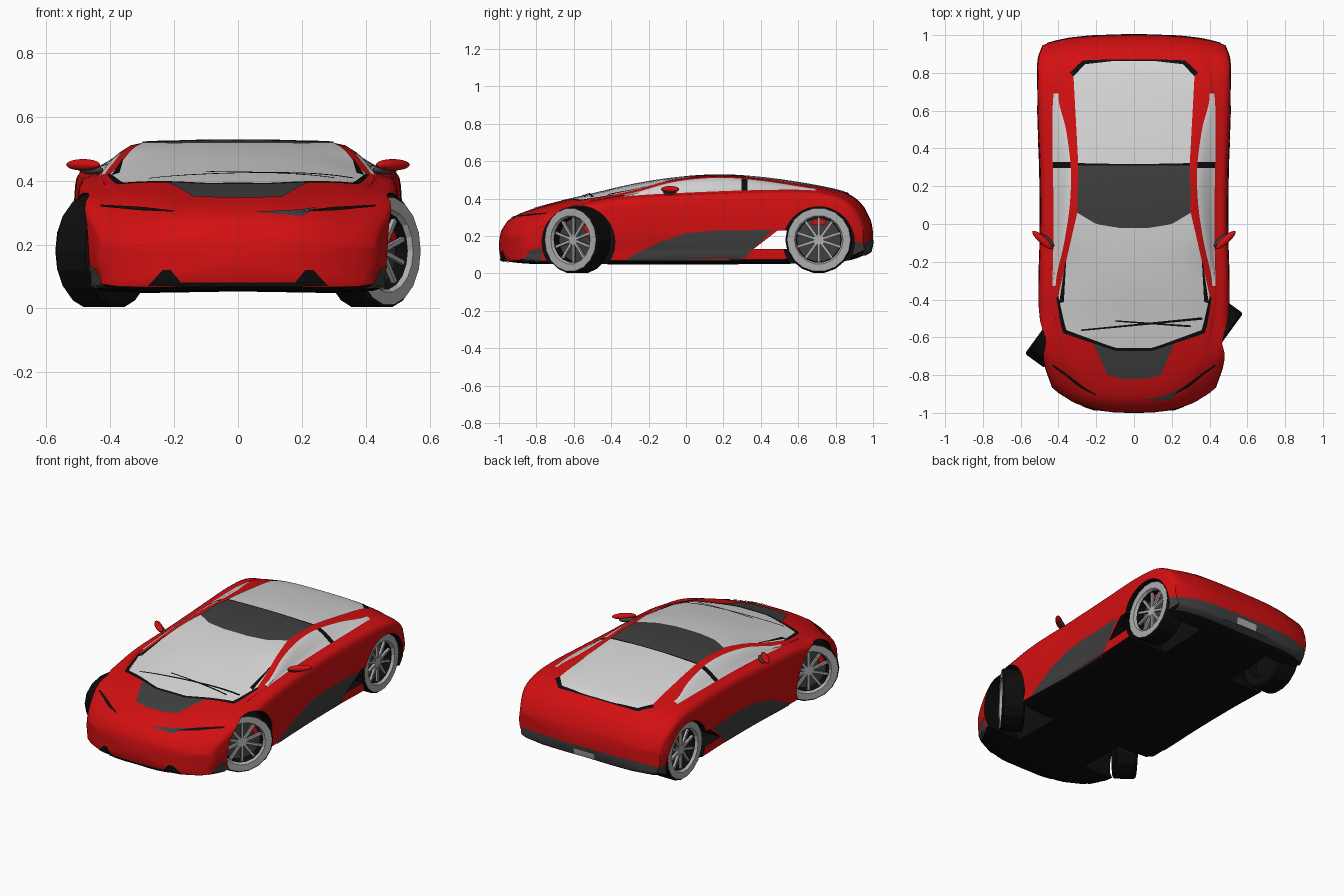
import bpy, bmesh, math
from mathutils import Vector, Matrix
from mathutils.bvhtree import BVHTree

if "Cube" in bpy.data.objects:
    bpy.data.objects.remove(bpy.data.objects["Cube"])


def material(name, *rgb):
    m = bpy.data.materials.new(name)
    m.use_nodes = True
    m.diffuse_color = (*rgb, 1)
    m.node_tree.nodes["Principled BSDF"].inputs["Base Color"].default_value = (*rgb, 1)
    return m


RED = material("red paint", .65, .005, .006)
BLACK = material("black rubber", .004, .004, .004)
DARK = material("dark grey panel", .05, .05, .05)
GLASS = material("pale glass", .68, .68, .68)
STEEL = material("grey metal", .42, .42, .42)
PALETTE = [RED, BLACK, DARK, GLASS, STEEL]


def make_object(name, bm, mats, smooth=True):
    mesh = bpy.data.meshes.new(name)
    bm.to_mesh(mesh)
    bm.free()
    for m in mats:
        mesh.materials.append(m)
    ob = bpy.data.objects.new(name, mesh)
    bpy.context.collection.objects.link(ob)
    if smooth:
        smooth_object(ob)
    return ob


def smooth_object(ob):
    bpy.ops.object.select_all(action='DESELECT')
    ob.select_set(True)
    bpy.context.view_layer.objects.active = ob
    bpy.ops.object.shade_smooth_by_angle(angle=math.radians(40))


def curve(*keys):
    """Smooth function through (position, value) keys."""
    def slope(i):
        a, b = keys[max(i - 1, 0)], keys[min(i + 1, len(keys) - 1)]
        return (b[1] - a[1]) / (b[0] - a[0])

    def f(t):
        t = min(max(t, keys[0][0]), keys[-1][0])
        i = max(k for k in range(len(keys) - 1) if keys[k][0] <= t)
        (a, p), (b, q) = keys[i], keys[i + 1]
        u = (t - a) / (b - a)
        h = u * u * (3 - 2 * u)
        bend = u * (1 - u) * (b - a)
        return p + (q - p) * h + bend * ((1 - u) * slope(i) - u * slope(i + 1))
    return f


# Body lines along the length
top = curve((-1, .2), (-.97, .265), (-.9, .315), (-.75, .365), (-.5, .425), (-.25, .482),
            (0, .517), (.2, .526), (.4, .513), (.6, .486), (.8, .448), (.88, .42), (.95, .36), (1, .26))
belt = curve((-1, .18), (-.97, .235), (-.9, .285), (-.75, .345), (-.5, .385), (-.33, .412), (0, .432),
             (.4, .446), (.7, .443), (.85, .41), (.95, .34), (1, .24))
width = curve((-1, .43), (-.85, .475), (-.65, .5), (-.3, .505), (0, .497), (.3, .5), (.6, .512), (.9, .51), (1, .48))
waist = curve((-1, .32), (-.6, .41), (-.35, .43), (0, .425), (.5, .432), (.7, .425), (1, .38))
rail = curve((-1, .25), (-.6, .38), (-.33, .415), (-.1, .37), (.1, .34), (.3, .335), (.5, .36), (.7, .4), (1, .3))
lift = curve((-1, .5), (-.33, .2), (-.1, .7), (.1, .82), (.3, .8), (.5, .65), (.7, .35), (1, .5))
base = curve((-1, .07), (-.85, .055), (.75, .06), (.9, .08), (1, .12))
SUB = 3


def section(t):
    """Closed ring of (x, z) points, bottom centre to roof and back."""
    w, b, z0, r, z1 = width(t), belt(t), base(t), rail(t), top(t)
    h, e = b - z0, b + lift(t) * (z1 - b)
    half = [(0, z0), (.87 * w, z0), (.97 * w, z0 + .2 * h), (w, z0 + .5 * h), (.995 * w, z0 + .8 * h),
            (.965 * w, z0 + .95 * h), (waist(t), b), (r, e), (.6 * r, e + .75 * (z1 - e)), (0, z1)]
    p = [Vector(v) for v in half]
    flip = lambda v: Vector((-v.x, v.y))
    p = [flip(p[1])] + p + [flip(p[-2])]
    pts = []
    for i in range(1, len(p) - 2):
        a, b, c, d = p[i - 1:i + 3]
        for k in range(SUB):
            u = k / SUB
            pts.append(b + .5 * u * ((c - a) + u * ((2 * a - 5 * b + 4 * c - d) + u * (3 * (b - c) + d - a))))
    pts.append(p[-2])
    return pts + [flip(v) for v in reversed(pts[1:-1])]


def bowed(t, x):
    """Round the nose and tail in plan."""
    nose, tail = max(0, -t - .6) / .4, max(0, t - .8) / .2
    return t + .14 * nose * abs(x / .45) ** 3 - .05 * tail * abs(x / .5) ** 4


# Body shell, closed by shrinking rings at nose and tail
N, END = 60, .988
bm = bmesh.new()
stations = [(END * (2 * i / N - 1), 1) for i in range(N + 1)]
caps = (.93, .75, .5, .25, .08)
stations = [(-END, s) for s in reversed(caps)] + stations + [(END, s) for s in caps]
rings = []
for t, s in stations:
    pts = section(t)
    zc = (base(t) + top(t)) / 2
    bulge = math.copysign(.012 * (1 - s * s), t)
    rings.append([bm.verts.new((v.x * s, bowed(t, v.x * s) + bulge, zc + (v.y - zc) * s)) for v in pts])
n = len(rings[0])
strips = {}
for (t, s), a, b in zip(stations, rings, rings[1:]):
    for j in range(n):
        f = bm.faces.new((a[j], a[(j + 1) % n], b[(j + 1) % n], b[j]))
        strips[f] = min(j, n - 1 - j) // SUB
bm.faces.new(rings[0])
bm.faces.new(rings[-1])
bmesh.ops.recalc_face_normals(bm, faces=bm.faces)
for f in bm.faces:
    c = f.calc_center_median()
    if strips.get(f) == 6 and -.33 < c.y < .68:
        f.material_index = 1 if .3 < c.y < .335 else 3
    elif f.normal.z < -.6 and c.z < .13:
        f.material_index = 1
    elif c.y > .88 and c.z < .165:
        f.material_index = 2
surface = BVHTree.FromBMesh(bm)
body = make_object("body", bm, PALETTE, False)


def cut(tool):
    for m in PALETTE:
        tool.data.materials.append(m)
    for p in tool.data.polygons:
        p.material_index = 1
    mod = body.modifiers.new("cut", 'BOOLEAN')
    mod.operation, mod.solver, mod.object = 'DIFFERENCE', 'EXACT', tool
    bpy.context.view_layer.objects.active = body
    bpy.ops.object.modifier_apply(modifier=mod.name)
    bpy.data.objects.remove(tool)


# Wheel wells and the side openings ahead of the rear wheels
for side in (-1, 1):
    for y, r in ((-.575, .195), (.71, .19)):
        bpy.ops.mesh.primitive_cylinder_add(vertices=40, radius=r, depth=.5, location=(side * .49, y, .167),
                                            rotation=(0, math.pi / 2, 0))
        cut(bpy.context.object)
bm = bmesh.new()
f = bm.faces.new([bm.verts.new((-.7, y, z)) for y, z in ((.36, .13), (.49, .23), (.56, .23), (.56, .13))])
out = bmesh.ops.extrude_face_region(bm, geom=[f])["geom"]
bmesh.ops.translate(bm, vec=(1.4, 0, 0), verts=[v for v in out if isinstance(v, bmesh.types.BMVert)])
bmesh.ops.recalc_face_normals(bm, faces=bm.faces)
cut(make_object("opening_cutter", bm, [], False))
smooth_object(body)


def resample(line, count):
    p = [Vector(v) for v in line]
    lens = [(b - a).length for a, b in zip(p, p[1:])]
    result = []
    for k in range(count + 1):
        d, i = sum(lens) * k / count, 0
        while i < len(lens) - 1 and d > lens[i]:
            d -= lens[i]
            i += 1
        result.append(p[i].lerp(p[i + 1], min(d / lens[i], 1)))
    return result


def panel(name, mat, view, low, high, side=1, gap=.004, nu=24, nv=10):
    """Thin plate between two outlines, laid on the body surface."""
    cast = {"top": lambda a, b: ((a * side, b, 2), (0, 0, -1)),
            "side": lambda a, b: ((2 * side, a, b), (-side, 0, 0)),
            "front": lambda a, b: ((a * side, -2, b), (0, 1, 0)),
            "back": lambda a, b: ((a * side, 2, b), (0, -1, 0))}[view]
    bm = bmesh.new()
    rows = []
    for v in range(nv + 1):
        row = []
        for p, q in zip(resample(low, nu), resample(high, nu)):
            o, d = map(Vector, cast(*p.lerp(q, v / nv)))
            co, normal = surface.ray_cast(o, d)[:2]
            if co is None:
                co, normal = surface.find_nearest(o + d * 1.5)[:2]
            row.append(bm.verts.new(co + normal * gap))
        rows.append(row)
    for a, b in zip(rows, rows[1:]):
        for j in range(nu):
            f = bm.faces.new((a[j], a[j + 1], b[j + 1], b[j]))
            f.normal_update()
            if f.normal.dot(d) > 0:
                f.normal_flip()
    return make_object(name, bm, [mat])


def both(half):
    return [(-x, y) for x, y in half] + [(x, y) for x, y in reversed(half)]


# Glass, roof and bonnet panels
screen_base = both([(.4, -.38), (.36, -.56), (.1, -.655)])
screen_top = both([(.3, .06), (.2, .0), (.08, -.02)])
roof_back = both([(.295, .31), (.1, .31)])
rear_base = both([(.32, .78), (.26, .845), (.1, .862)])
panel("bonnet_panel", DARK, "top", both([(.14, -.8), (.06, -.82)]), both([(.22, -.62), (.1, -.65)]), gap=.003)
panel("cowl", BLACK, "top", both([(.41, -.39), (.38, -.575), (.1, -.67)]), screen_base, gap=.005, nv=3)
panel("windscreen", GLASS, "top", screen_base, screen_top, nv=24)
panel("roof_panel", DARK, "top", screen_top, roof_back)
panel("rear_window", GLASS, "top", both([(.295, .322), (.1, .318)]), rear_base, nv=20)
panel("rear_window_seal", BLACK, "top", rear_base, both([(.34, .8), (.27, .865), (.1, .87)]), nv=3)
panel("roof_seam", BLACK, "top", roof_back, both([(.295, .322), (.1, .318)]), nv=2)
panel("wiper_long", BLACK, "top", [(-.28, -.565), (.36, -.505)], [(-.28, -.557), (.36, -.492)], gap=.008, nv=1)
panel("wiper_short", BLACK, "top", [(-.1, -.515), (.3, -.545)], [(-.1, -.508), (.3, -.535)], gap=.008, nv=1)

# Bumper details
panel("rear_bumper", DARK, "back", [(-.46, .1), (.46, .1)], [(-.46, .165), (-.3, .18), (.3, .18), (.46, .165)])
panel("rear_plate", STEEL, "back", [(-.07, .12), (.07, .12)], [(-.07, .157), (.07, .157)], gap=.008)
panel("front_lip", BLACK, "front", [(-.2, .062), (.2, .062)], [(-.2, .082), (.2, .082)])
panel("lamp_inlay", DARK, "front", [(.06, .298), (.2, .287), (.24, .31)], [(.06, .3), (.2, .307), (.24, .314)], nv=3)

for side, tag in ((1, "left"), (-1, "right")):
    panel(tag + "_sill", DARK, "side", [(-.32, .07), (.3, .07), (.33, .1)],
          [(-.3, .09), (-.14, .17), (0, .215), (.15, .23), (.46, .232)], side)
    panel(tag + "_headlight", BLACK, "front", [(.2, .3), (.3, .304), (.43, .316)],
          [(.2, .303), (.3, .315), (.43, .322)], side, nv=3)
    panel(tag + "_intake", BLACK, "front", [(.17, .072), (.28, .072)], [(.21, .12), (.235, .12)], side)
    panel(tag + "_corner_trim", DARK, "side", [(-.88, .066), (-.77, .066)], [(-.83, .125), (-.77, .135)], side)
    panel(tag + "_screen_shade", BLACK, "top", [(.395, -.42), (.37, -.41)], [(.362, -.2), (.358, -.2)], side, gap=.007)

    # Door mirrors, swept back
    turn = Matrix.Rotation(-side * math.radians(48), 4, 'Z')
    for part, mat, size, z in (("mirror", RED, (.02, .07, .018), .45), ("mirror_base", DARK, (.015, .05, .014), .434)):
        bm = bmesh.new()
        bmesh.ops.create_uvsphere(bm, u_segments=16, v_segments=10, radius=1)
        place = Matrix.Translation((side * (.485 if mat is RED else .46), -.085, z))
        bm.transform(place @ turn @ Matrix.Diagonal((*size, 1)))
        make_object(tag + "_" + part, bm, [mat])


def wheel(name, x, y, side, steer):
    """Faceted tyre and rim turned around x, plus spokes and caliper."""
    bm = bmesh.new()
    # rows: axial offset, radius, material of the band that follows
    profile = [(-.02, 0, 1), (-.02, .11, 1), (-.065, .12, 1), (-.065, .168, 1), (-.055, .179, 1), (.055, .179, 1),
               (.065, .17, 4), (.065, .13, 4), (.05, .122, 1), (.005, .118, 2), (.005, 0, 2)]
    seg = 18
    loops = [[bm.verts.new((o, r * math.cos(k * math.tau / seg), r * math.sin(k * math.tau / seg)))
              for k in range(seg)] for o, r, _ in profile]
    for (_, _, m), a, b in zip(profile, loops, loops[1:]):
        for k in range(seg):
            bm.faces.new((a[k], a[(k + 1) % seg], b[(k + 1) % seg], b[k])).material_index = m
    bmesh.ops.remove_doubles(bm, verts=bm.verts, dist=.0001)
    bmesh.ops.recalc_face_normals(bm, faces=bm.faces)

    def block(size, centre, angle, mat):
        m = Matrix.Rotation(angle, 4, 'X') @ Matrix.Translation(centre) @ Matrix.Diagonal((*size, 1))
        for v in bmesh.ops.create_cube(bm, size=1, matrix=m)["verts"]:
            for f in v.link_faces:
                f.material_index = mat
    for k in range(10):
        block((.015, .014, .1), (.035, 0, .075), k * math.tau / 10, 4)
    block((.02, .05, .05), (.032, 0, 0), 0, 4)
    block((.02, .07, .03), (.012, 0, .095), math.radians(-60 * steer), 0)
    flip = Matrix.Rotation(0 if side > 0 else math.pi, 4, 'Z')
    bm.transform(Matrix.Translation((x, y, .18)) @ Matrix.Rotation(-math.radians(36) * steer, 4, 'Z') @ flip)
    make_object(name, bm, PALETTE, False)


for side, tag in ((1, "left"), (-1, "right")):
    wheel("front_" + tag + "_wheel", side * .42, -.58, side, 1)
    wheel("rear_" + tag + "_wheel", side * .425, .71, side, 0)
